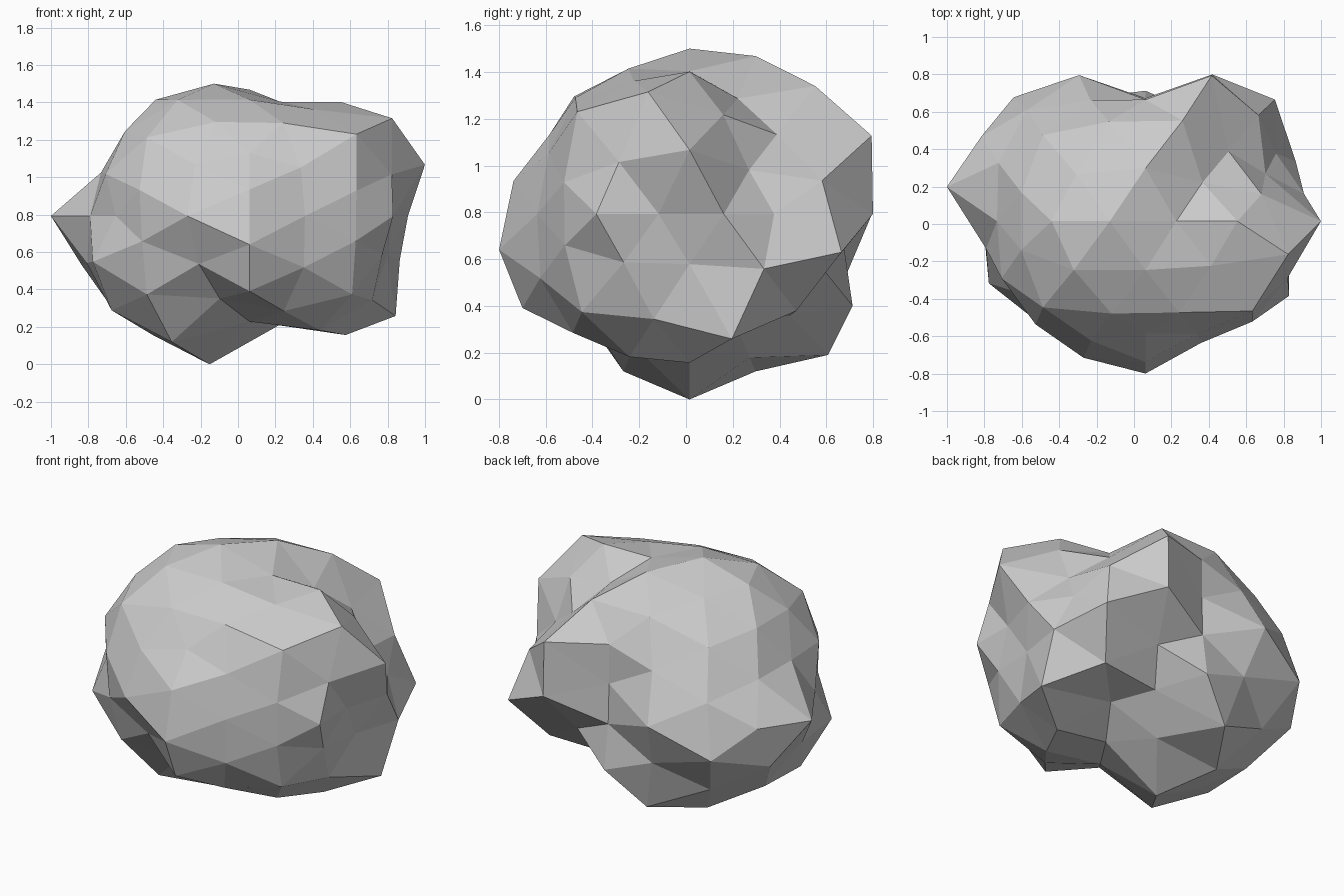
import bpy, bmesh
from mathutils import Vector

if "Cube" in bpy.data.objects:
    bpy.data.objects.remove(bpy.data.objects["Cube"])

# Faceted boulder: a three-way split icosahedron, squashed, with uneven radii
A, B = 0.5257, 0.8507
CENTRE = Vector((0.0615, 0.015, 0.793))
SCALE = Vector((1.0, 0.84, 0.765))

# Each direction is mirrored over its non-zero axes; radii run + to - per axis
KNOBS = [
    # corners of the icosahedron
    ((A, 0, B), (.935, .978, .955, .98)),
    ((B, A, 0), (.82, .903, 1.03, .84)),
    ((0, B, A), (.91, .976, .84, 1.0)),
    # points on the axis edges
    ((A / 3, 0, B), (.815, .78, .944, 1.059)),
    ((B, A / 3, 0), (.865, .78, 1.084, .87)),
    ((0, B, A / 3), (.79, .80, .915, .99)),
    # face centres on the mirror planes
    ((A + 2 * B, 0, B), (1.004, .787, .85, .93)),
    ((B, A + 2 * B, 0), (1.0, .83, .995, .93)),
    ((0, B, A + 2 * B), (.945, .86, .87, .79)),
    # points on the slanted edges
    ((2 * A, B, 2 * B + A), (.755, .70, .87, .935, .92, 1.03, .95, 1.03)),
    ((A, 2 * B, B + 2 * A), (.98, .78, .89, .91, .97, 1.08, .90, .79)),
    ((2 * A + B, A, 2 * B), (.85, 1.07, 1.045, .90, .91, 1.0, .91, 1.01)),
    ((A + 2 * B, 2 * A, B), (.75, .94, .89, .83, .92, 1.05, .90, .98)),
    ((2 * B, 2 * A + B, A), (.925, 1.06, .875, .87, .97, 1.08, .90, .88)),
    ((B, A + 2 * B, 2 * A), (1.085, .81, .84, .89, .90, .92, .89, .83)),
    # face centres in the eight octants
    ((1, 1, 1), (.77, .94, .99, .95, .95, 1.0, .95, .95)),
]


def signs(value):
    return (1, -1) if value else (1,)


# Unit sphere points wrapped by a hull to get the triangles
bm = bmesh.new()
placed = []
for d, radii in KNOBS:
    mirrored = [Vector((d[0] * i, d[1] * j, d[2] * k)).normalized()
                for i in signs(d[0]) for j in signs(d[1]) for k in signs(d[2])]
    for direction, radius in zip(mirrored, radii):
        placed.append((bm.verts.new(direction), radius))
bmesh.ops.convex_hull(bm, input=bm.verts[:])

# Push every point in or out to its own radius
for vert, radius in placed:
    vert.co = CENTRE + Vector([c * s * radius for c, s in zip(vert.co, SCALE)])
bmesh.ops.recalc_face_normals(bm, faces=bm.faces[:])

mesh = bpy.data.meshes.new("boulder")
bm.to_mesh(mesh)
bm.free()
bpy.context.collection.objects.link(bpy.data.objects.new("boulder", mesh))
